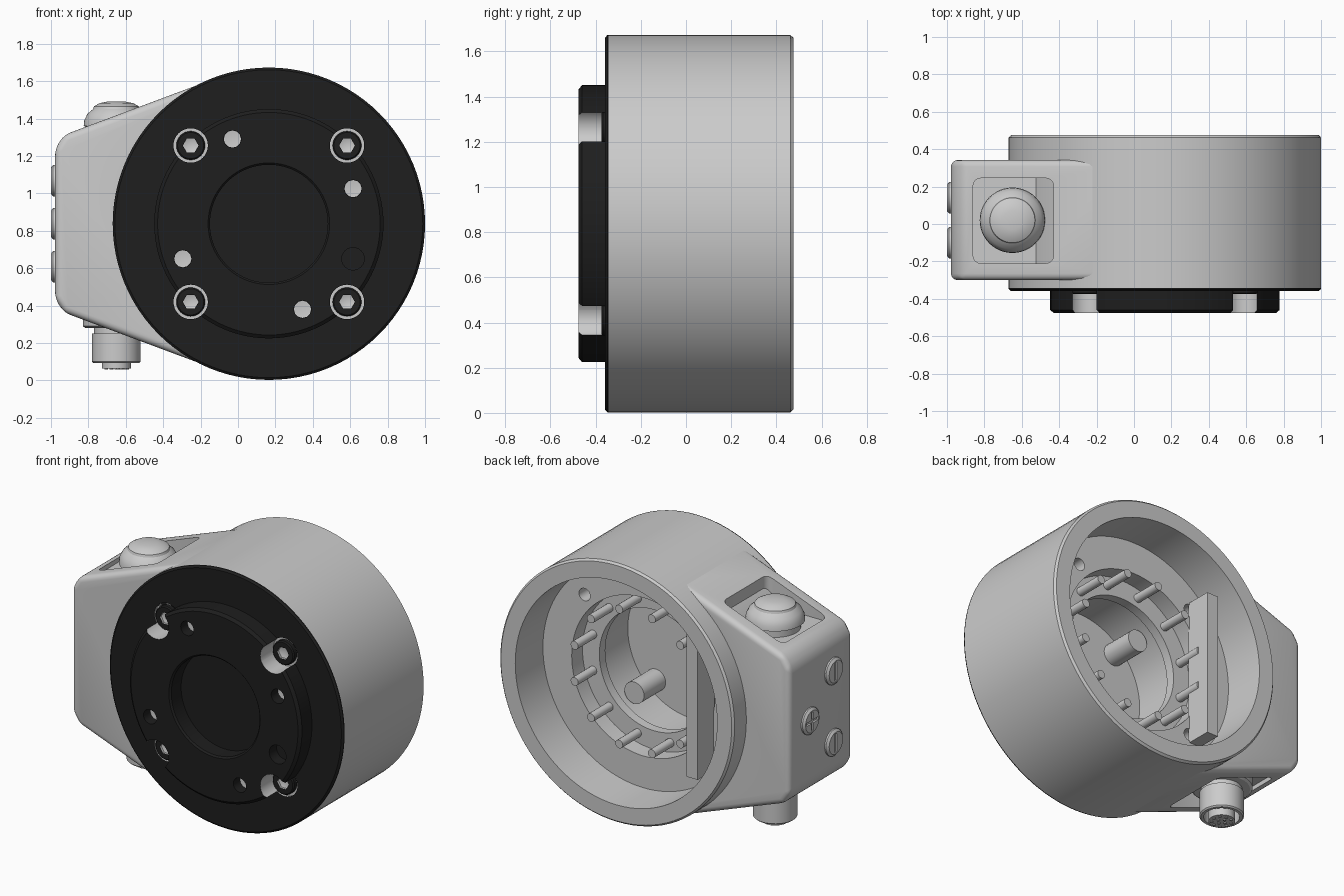
import bpy, bmesh, math
from mathutils import Vector

if "Cube" in bpy.data.objects:
    bpy.data.objects.remove(bpy.data.objects["Cube"])

CX, CZ, R = 0.165, 0.8375, 0.835   # main drum axis (runs along y) and radius


def material(name, v):
    m = bpy.data.materials.new(name)
    m.diffuse_color = (v, v, v, 1)
    m.use_nodes = True
    m.node_tree.nodes["Principled BSDF"].inputs["Base Color"].default_value = m.diffuse_color
    return m


GREY = material("light grey metal", 0.6)
BLACK = material("black anodised", 0.013)


def finish(name, bm, mat, angle=30):
    bmesh.ops.recalc_face_normals(bm, faces=bm.faces)
    me = bpy.data.meshes.new(name)
    bm.to_mesh(me)
    bm.free()
    me.materials.append(mat)
    ob = bpy.data.objects.new(name, me)
    bpy.context.collection.objects.link(ob)
    smooth(ob, angle)
    return ob


def smooth(ob, angle=30):
    bpy.ops.object.select_all(action='DESELECT')
    ob.select_set(True)
    bpy.context.view_layer.objects.active = ob
    bpy.ops.object.shade_smooth_by_angle(angle=math.radians(angle))


def lathe(name, profile, centre, axis, mat, seg=48, closed=False):
    """Revolve (radius, height) points about a line through centre."""
    c = Vector(centre)
    place = {'x': lambda a, b, h: Vector((h, a, b)),
             'y': lambda a, b, h: Vector((a, h, b)),
             'z': lambda a, b, h: Vector((a, b, h))}[axis]
    bm = bmesh.new()
    rings = []
    for r, h in profile:
        if r == 0:
            rings.append([bm.verts.new(c + place(0, 0, h))] * seg)
        else:
            rings.append([bm.verts.new(c + place(r * math.cos(2 * math.pi * i / seg),
                                                 r * math.sin(2 * math.pi * i / seg), h))
                          for i in range(seg)])
    pairs = list(zip(rings, rings[1:])) + ([(rings[-1], rings[0])] if closed else [])
    for p, q in pairs:
        for i in range(seg):
            j = (i + 1) % seg
            vs = list(dict.fromkeys([p[i], p[j], q[j], q[i]]))
            if len(vs) > 2:
                bm.faces.new(vs)
    return finish(name, bm, mat)


def rod(name, r, h0, h1, centre, axis, mat, seg=24):
    return lathe(name, [(0, h0), (r, h0), (r, h1), (0, h1)], centre, axis, mat, seg)


def box(name, lo, hi, mat, round_z=0):
    bm = bmesh.new()
    bmesh.ops.create_cube(bm, size=1)
    for v in bm.verts:
        v.co = Vector([l + (t + 0.5) * (h - l) for t, l, h in zip(v.co, lo, hi)])
    if round_z:
        es = [e for e in bm.edges if abs(e.verts[0].co.z - e.verts[1].co.z) > 0.01]
        bmesh.ops.bevel(bm, geom=es, offset=round_z, segments=4, profile=0.5, affect='EDGES')
    return finish(name, bm, mat)


def cut(ob, cutters):
    for c in cutters:
        m = ob.modifiers.new("cut", 'BOOLEAN')
        m.operation, m.solver, m.object = 'DIFFERENCE', 'EXACT', c
        m.material_mode = 'TRANSFER'
        bpy.context.view_layer.objects.active = ob
        bpy.ops.object.modifier_apply(modifier=m.name)
        bpy.data.objects.remove(c)
    smooth(ob)


corners = [(CX + sx * 0.418, CZ + sz * 0.418) for sx in (-1, 1) for sz in (-1, 1)]

# Drum housing, open at the back with a stepped interior
drum = lathe("drum_housing", [
    (0, -0.342), (R, -0.342), (R, 0.462), (R - 0.012, 0.475), (0.72, 0.475), (0.715, 0.2),
    (0.51, 0.2), (0.51, 0.09), (0.39, 0.09), (0.39, 0.03), (0.46, 0.03),
    (0.46, -0.3), (0, -0.3)], (CX, 0, CZ), 'y', GREY, 96)
cut(drum, [rod("cutter", 0.04, 0.1, 0.3, (x, 0, z), 'y', GREY) for x, z in corners])

# Inner wall chord, mounting pins and bosses inside the drum
box("inner_wall", (CX - 0.50, 0.19, CZ - 0.47), (CX - 0.42, 0.36, CZ + 0.47), GREY)
for i in range(12):
    a = math.radians(15 + 30 * i)
    rod("pin", 0.027, 0.08, 0.28, (CX + 0.45 * math.cos(a), 0, CZ + 0.45 * math.sin(a)),
        'y', GREY, 16)
for s in (-1, 1):
    rod("inner_boss", 0.07, -0.31, -0.08, (CX + s * 0.26, 0, CZ - s * 0.28), 'y', GREY)

# Black front plate with raised flange and blind centre bore
plate = lathe("front_flange", [
    (0, -0.365), (0.315, -0.365), (0.315, -0.465), (0.325, -0.475), (0.595, -0.475),
    (0.613, -0.46), (0.613, -0.358), (R - 0.012, -0.358), (R, -0.348), (R, -0.342),
    (0, -0.342)], (CX, 0, CZ), 'y', BLACK, 96)
small_holes = [(-0.03, 1.29), (0.615, 1.025), (-0.295, 0.65), (0.345, 0.38)]
cutters = [rod("cutter", 0.092, -0.6, -0.3, (x, 0, z), 'y', GREY, 32) for x, z in corners]
cutters += [rod("cutter", 0.046, -0.6, -0.4, (x, 0, z), 'y', BLACK) for x, z in small_holes]
cutters.append(rod("cutter", 0.06, -0.6, -0.4, (0.615, 0, 0.65), 'y', BLACK))
cut(plate, cutters)
for x, z in small_holes:
    lathe("hole_bottom", [(0.046, -0.4), (0.046, -0.408), (0, -0.402)], (x, 0, z), 'y', GREY, 12)

# Socket head bolts in the flange pockets
for x, z in corners:
    head = lathe("bolt_head", [(0, -0.335), (0.077, -0.335), (0.077, -0.368), (0.07, -0.375),
                               (0, -0.375)], (x, 0, z), 'y', BLACK, 32)
    cut(head, [lathe("cutter", [(0, -0.4), (0.042, -0.4), (0.042, -0.36), (0, -0.345)],
                     (x, 0, z), 'y', GREY, 6)])

# Side connection box, tangent to the drum
ta = math.radians(111)
tx, tz = CX + 0.828 * math.cos(ta), 0.828 * math.sin(ta)
half = [(tx, tz), (-0.93, 0.475), (-0.978, 0.40)]
outline = [(x, CZ + z) for x, z in half] + [(x, CZ - z) for x, z in reversed(half)]
bm = bmesh.new()
face = bm.faces.new([bm.verts.new((x, -0.30, z)) for x, z in outline])
ext = bmesh.ops.extrude_face_region(bm, geom=[face])
for v in ext['geom']:
    if isinstance(v, bmesh.types.BMVert):
        v.co.y = 0.342
bmesh.ops.recalc_face_normals(bm, faces=bm.faces)
edges = [e for e in bm.edges if min(v.co.x for v in e.verts) < -0.5]
bmesh.ops.bevel(bm, geom=edges, offset=0.035, segments=4, profile=0.5, affect='EDGES')
side = finish("side_box", bm, GREY)
cut(side, [rod("cutter", 0.775, -1, 1, (CX, 0, CZ), 'y', GREY, 96),
           box("cutter", (-0.86, -0.21, 1.31), (-0.43, 0.245, 1.9), GREY, 0.04),
           box("cutter", (-0.86, -0.21, -0.3), (-0.43, 0.245, 0.365), GREY, 0.04)])

# Domed cap in the top pocket
lathe("domed_cap", [(0, 1.29), (0.15, 1.29), (0.15, 1.35), (0.175, 1.36), (0.172, 1.39),
                    (0.155, 1.425), (0.125, 1.45), (0.12, 1.465), (0.09, 1.482),
                    (0.05, 1.49), (0, 1.492)], (-0.65, 0.02, 0), 'z', GREY)

# Cable connector below: collar, hollow sleeve, core and contacts
lathe("connector_collar", [(0, 0.39), (0.18, 0.39), (0.18, 0.29), (0.165, 0.28), (0.12, 0.28),
                           (0.12, 0.24), (0, 0.24)], (-0.65, 0.02, 0), 'z', GREY)
lathe("connector_sleeve", [(0.13, 0.25), (0.13, 0.1), (0.122, 0.092), (0.105, 0.092),
                           (0.105, 0.25)], (-0.65, 0.02, 0), 'z', GREY, closed=True)
rod("connector_core", 0.078, 0.064, 0.25, (-0.65, 0.02, 0), 'z', GREY)
for n, r in ((4, 0.025), (9, 0.058)):
    for i in range(n):
        a = 2 * math.pi * i / n
        rod("contact", 0.009, 0.058, 0.07,
            (-0.65 + r * math.cos(a), 0.02 + r * math.sin(a), 0), 'z', GREY, 8)

# Slotted plugs on the side face
for y, z, slots in ((-0.1, CZ - 0.23, 1), (0.14, CZ, 2), (-0.1, CZ + 0.23, 1)):
    plug = lathe("side_plug", [(0, -0.96), (0.085, -0.96), (0.085, -0.988), (0.07, -1.0),
                               (0, -1.0)], (0, y, z), 'x', GREY, 32)
    sizes = [(0.01, 0.06), (0.06, 0.01)][:slots]
    cut(plug, [box("cutter", (-1.1, y - a, z - b), (-0.988, y + a, z + b), GREY)
               for a, b in sizes])
